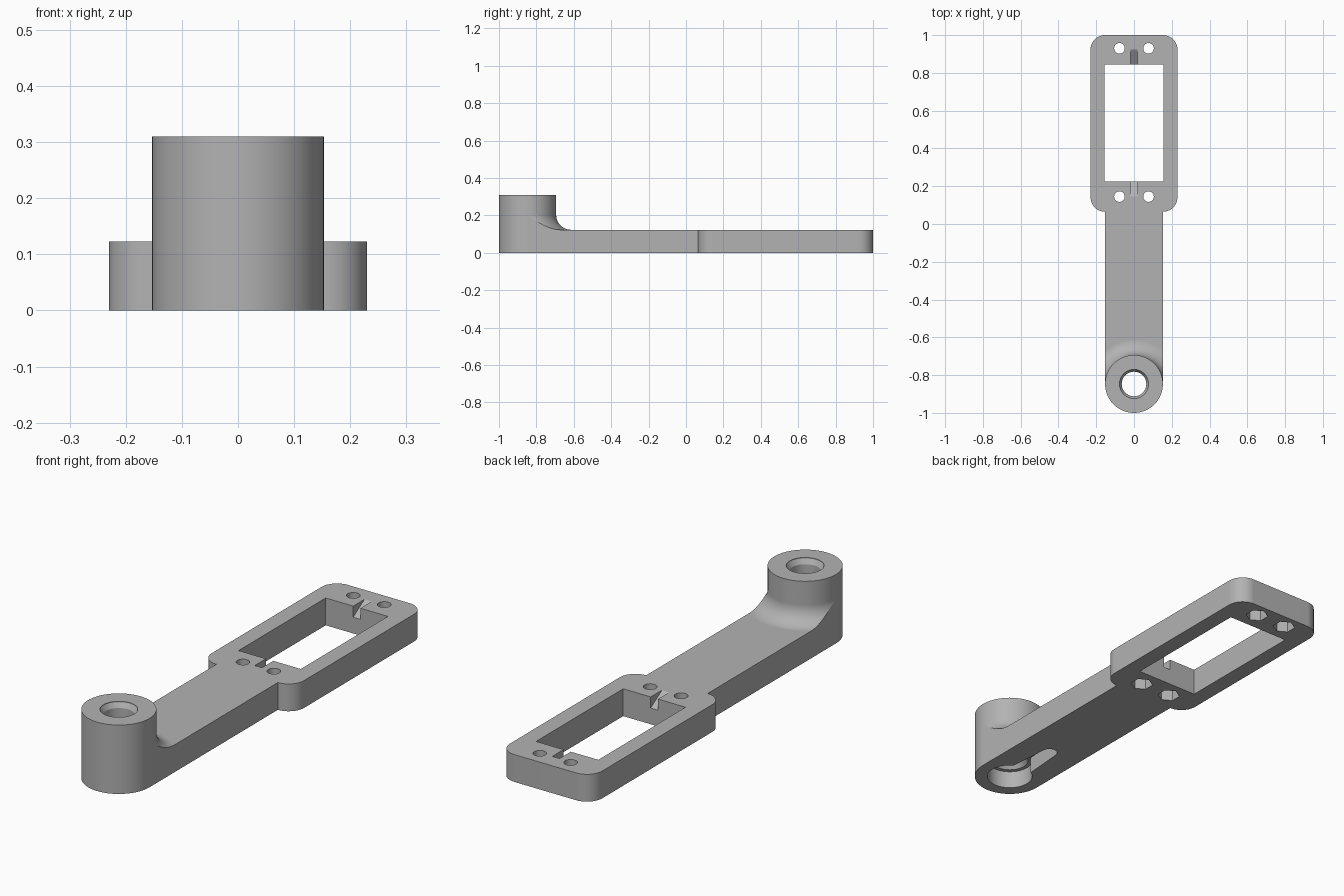
import bpy
import bmesh
from math import sin, cos, pi, sqrt

cube = bpy.data.objects.get("Cube")
if cube:
    bpy.data.objects.remove(cube, do_unlink=True)

THICK, HEIGHT = 0.123, 0.31      # plate thickness, boss height
R, FILLET = 0.153, 0.08          # boss radius (= arm half width), fillet radius
PIVOT = -1 + R                   # y of the boss axis
N = 96                           # segments round the boss

grey = bpy.data.materials.new("grey plastic")
grey.use_nodes = True
grey.diffuse_color = (0.45, 0.45, 0.45, 1)
grey.node_tree.nodes["Principled BSDF"].inputs["Base Color"].default_value = grey.diffuse_color


def finish(name, bm):
    bmesh.ops.remove_doubles(bm, verts=bm.verts, dist=1e-5)
    bmesh.ops.recalc_face_normals(bm, faces=bm.faces)
    mesh = bpy.data.meshes.new(name)
    bm.to_mesh(mesh)
    bm.free()
    mesh.materials.append(grey)
    obj = bpy.data.objects.new(name, mesh)
    bpy.context.collection.objects.link(obj)
    return obj


def loft(name, rings):
    """Skin a stack of equal-length rings and cap both ends."""
    bm = bmesh.new()
    rows = [[bm.verts.new(p) for p in ring] for ring in rings]
    for a, b in zip(rows, rows[1:]):
        for i in range(len(a)):
            j = (i + 1) % len(a)
            bm.faces.new((a[i], a[j], b[j], b[i]))
    bm.faces.new(rows[0])
    bm.faces.new(rows[-1])
    return finish(name, bm)


def prism(name, outline, z0, z1):
    return loft(name, [[(x, y, z) for x, y in outline] for z in (z0, z1)])


def arc(cx, cy, r, a0, a1, n):
    return [(cx + r * cos(a0 + (a1 - a0) * i / n), cy + r * sin(a0 + (a1 - a0) * i / n))
            for i in range(n + 1)]


def circle(cx, cy, r, n, turn=0):
    return arc(cx, cy, r, turn, turn + 2 * pi, n)[:-1]


def combine(target, tool, operation):
    mod = target.modifiers.new(operation, 'BOOLEAN')
    mod.operation, mod.solver, mod.object = operation, 'EXACT', tool
    bpy.context.view_layer.objects.active = target
    bpy.ops.object.modifier_apply(modifier=mod.name)
    bpy.data.objects.remove(tool, do_unlink=True)


# Flat plate: round arm end, straight arm, rounded frame
c, fx, f0 = 0.076, 0.23, 0.065
outline = (arc(0, PIVOT, R, pi, 2 * pi, N // 2) + [(R, f0)]
           + arc(fx - c, f0 + c, c, -pi / 2, 0, 12)
           + arc(fx - c, 1 - c, c, 0, pi / 2, 12)
           + arc(c - fx, 1 - c, c, pi / 2, pi, 12)
           + arc(c - fx, f0 + c, c, pi, 1.5 * pi, 12) + [(-R, f0)])
body = prism("servo_arm", outline, 0, THICK)

# Boss whose foot fillet is trimmed by the arm sides
angles = [2 * pi * i / N for i in range(N)]


def reach(a):
    return min(R + FILLET, R / max(abs(cos(a)), 0.01)) if sin(a) > 0 else R


def boss_ring(t, z=None):
    ring = []
    for a in angles:
        r = R + (reach(a) - R) * t
        h = THICK + FILLET - sqrt(max(0, FILLET ** 2 - (R + FILLET - r) ** 2))
        ring.append((r * cos(a), PIVOT + r * sin(a), h if z is None else z))
    return ring


steps = 14
boss = loft("boss", [boss_ring(0, HEIGHT)]
            + [boss_ring(1 - cos(pi / 2 * i / steps)) for i in range(steps + 1)]
            + [boss_ring(1, THICK)])
combine(body, boss, 'UNION')

# Stepped bore, chamfered at the top
bore = [(0.098, -0.05), (0.098, 0.08), (0.08, 0.08), (0.065, 0.1),
        (0.065, HEIGHT - 0.025), (0.077, HEIGHT - 0.005), (0.077, HEIGHT + 0.05)]
combine(body, loft("bore", [[(x, y, z) for x, y in circle(0, PIVOT, r, 64)]
                            for r, z in bore]), 'DIFFERENCE')

# Tapered horn recess in the underside
tip = PIVOT + 0.27
horn = [(-0.055, PIVOT), (0.055, PIVOT)] + arc(0, tip, 0.034, 0, pi, 12)
combine(body, prism("horn_recess", horn, -0.05, 0.075), 'DIFFERENCE')

# Servo window
w0, w1, wx = 0.225, 0.845, 0.155
window = [(-wx, w0), (wx, w0), (wx, w1), (-wx, w1)]
combine(body, prism("window", window, -0.1, 0.3), 'DIFFERENCE')

# Sloping cable notches, screw holes and nut pockets at both window ends
for edge, way, hole_y in ((w0, -1, 0.145), (w1, 1, 0.93)):
    side = [(edge - way * 0.02, THICK + 0.05), (edge - way * 0.02, THICK - 0.06),
            (edge, THICK - 0.05), (edge + way * 0.08, THICK), (edge + way * 0.08, THICK + 0.05)]
    combine(body, loft("notch", [[(x, y, z) for y, z in side] for x in (-0.018, 0.018)]),
            'DIFFERENCE')
    for x in (-0.077, 0.077):
        combine(body, prism("screw_hole", circle(x, hole_y, 0.028, 32), -0.1, 0.3), 'DIFFERENCE')
        combine(body, prism("nut_pocket", circle(x, hole_y, 0.048, 6, pi / 6), -0.1, 0.055),
                'DIFFERENCE')

# Smooth the curved walls, keep flats flat
bpy.ops.object.select_all(action='DESELECT')
body.select_set(True)
bpy.context.view_layer.objects.active = body
bpy.ops.object.shade_smooth_by_angle(angle=0.5)
weighted = body.modifiers.new("flat_faces", 'WEIGHTED_NORMAL')
weighted.keep_sharp = True
